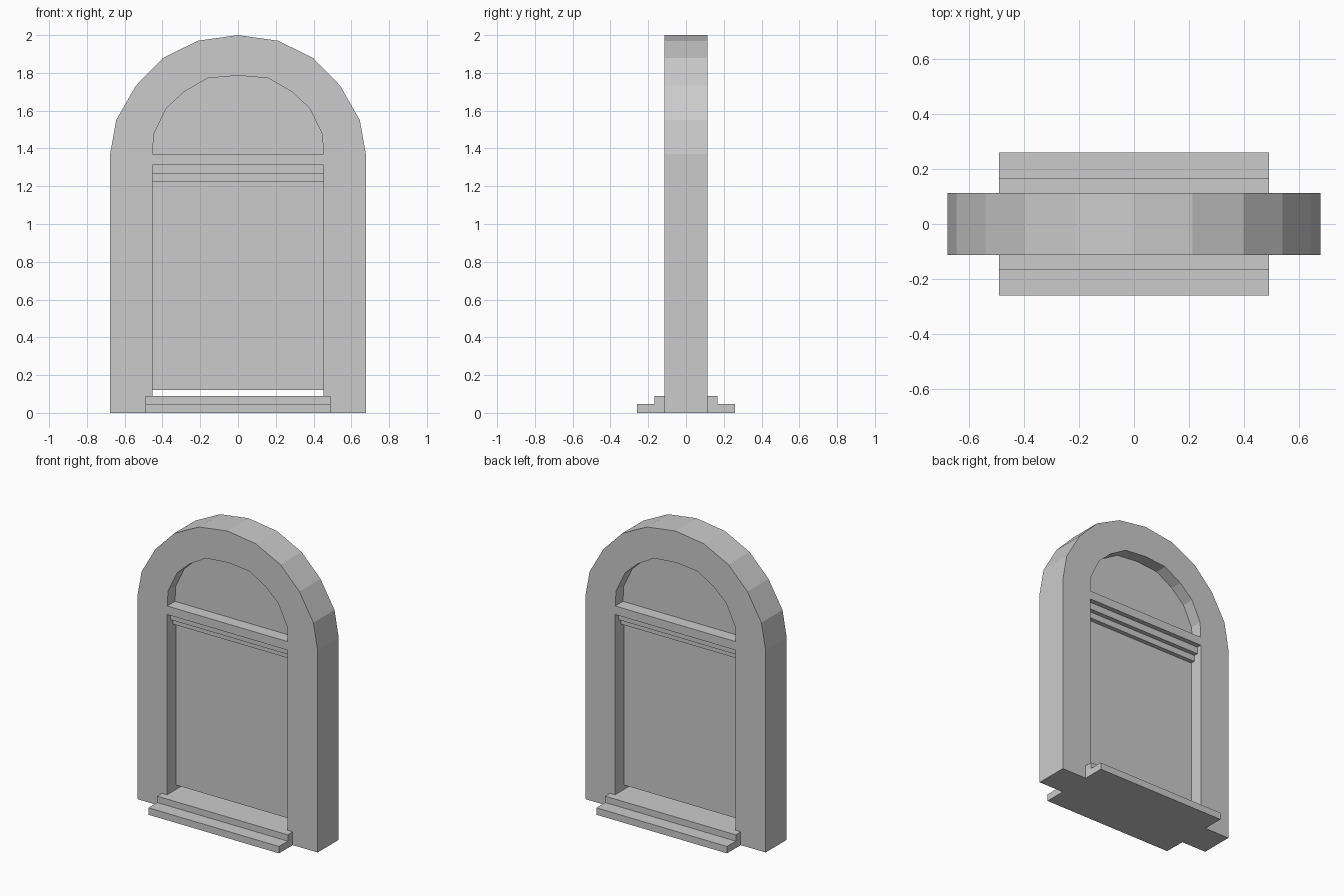
import bpy
import bmesh

cube = bpy.data.objects.get("Cube")
if cube:
    bpy.data.objects.remove(cube, do_unlink=True)

# One plain stone colour
stone = bpy.data.materials.new("light_grey_stone")
stone.use_nodes = True
colour = (0.6, 0.6, 0.6, 1.0)
stone.diffuse_color = colour
shader = next(n for n in stone.node_tree.nodes if n.type == "BSDF_PRINCIPLED")
shader.inputs["Base Color"].default_value = colour


def slab(name, outline, half_depth):
    """Extrude an x-z outline symmetrically along y."""
    bm = bmesh.new()
    face = bm.faces.new([bm.verts.new((x, -half_depth, z)) for x, z in outline])
    grown = bmesh.ops.extrude_face_region(bm, geom=[face])
    moved = [v for v in grown["geom"] if isinstance(v, bmesh.types.BMVert)]
    bmesh.ops.translate(bm, verts=moved, vec=(0, 2 * half_depth, 0))
    bmesh.ops.recalc_face_normals(bm, faces=bm.faces[:])
    mesh = bpy.data.meshes.new(name)
    bm.to_mesh(mesh)
    bm.free()
    mesh.materials.append(stone)
    obj = bpy.data.objects.new(name, mesh)
    bpy.context.collection.objects.link(obj)
    return obj


def block(name, half_width, half_depth, low, high):
    w = half_width
    return slab(name, [(-w, low), (w, low), (w, high), (-w, high)], half_depth)


def arch(half):
    """Mirror a right-hand half arch, listed from springing to crown."""
    return half + [(-x, z) for x, z in reversed(half[:-1])]


FRAME = 0.113    # half depth of the surround
OPENING = 0.452  # half width of the doorway
SPRING = 1.37    # height where the arch starts

# Arched surround, open at the bottom
outer = arch([(0.677, SPRING), (0.645, 1.55), (0.54, 1.733),
              (0.398, 1.878), (0.213, 1.97), (0, 2)])
inner = arch([(OPENING, SPRING), (0.446, 1.475), (0.38, 1.612),
              (0.285, 1.7), (0.16, 1.772), (0, 1.786)])
slab("arched_frame",
     [(OPENING, 0), (0.677, 0)] + outer + [(-0.677, 0), (-OPENING, 0)] + inner[::-1],
     FRAME)

# Recessed panel filling the arch, its edge set into the frame
slab("arch_panel", [(x * 1.05, SPRING + (z - SPRING) * 1.05 - 0.02) for x, z in inner], 0.03)

# Crossbar with two steps receding below it
block("transom", OPENING, FRAME, 1.312, SPRING)
block("transom_upper_step", OPENING, 0.08, 1.265, 1.312)
block("transom_lower_step", OPENING, 0.05, 1.223, 1.265)

# Door leaf hanging just clear of the threshold
block("door_panel", OPENING, 0.02, 0.12, 1.223)

# Stepped threshold projecting on both faces
block("lower_threshold_step", 0.49, 0.26, 0, 0.047)
block("upper_threshold_step", 0.49, 0.166, 0.047, 0.09)
